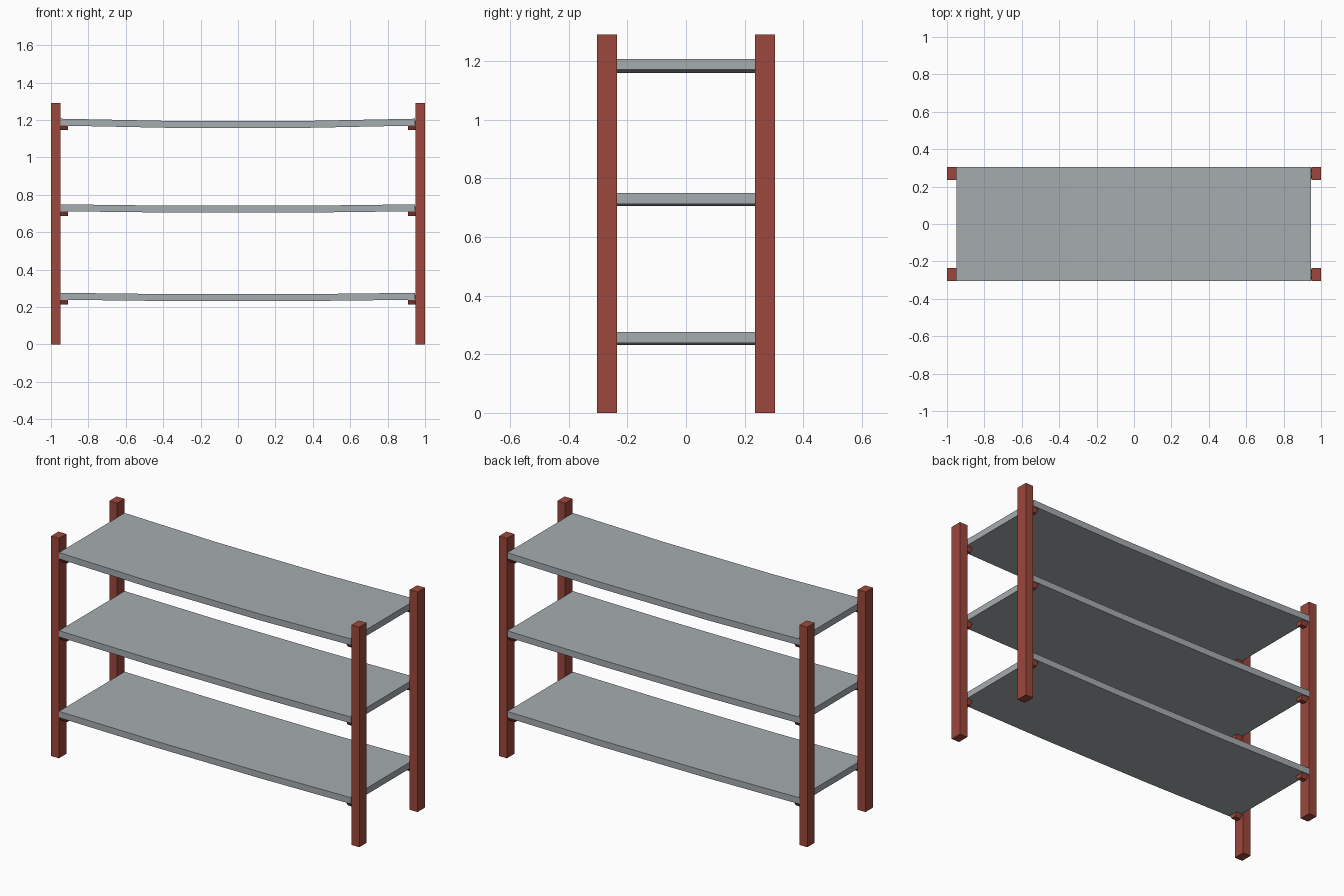
import bpy, bmesh, math
from mathutils import Matrix

if "Cube" in bpy.data.objects:
    bpy.data.objects.remove(bpy.data.objects["Cube"])


def material(name, rgb):
    m = bpy.data.materials.new(name)
    m.diffuse_color = (*rgb, 1)
    m.use_nodes = True
    m.node_tree.nodes["Principled BSDF"].inputs["Base Color"].default_value = m.diffuse_color
    return m


RED = material("red_brown_wood", (0.335, 0.064, 0.045))
GREY = material("grey_board", (0.38, 0.415, 0.43))


def finish(name, bm, mat):
    bmesh.ops.recalc_face_normals(bm, faces=bm.faces)
    me = bpy.data.meshes.new(name)
    bm.to_mesh(me)
    bm.free()
    me.materials.append(mat)
    ob = bpy.data.objects.new(name, me)
    bpy.context.collection.objects.link(ob)


def box(name, x0, x1, y0, y1, z0, z1, mat):
    bm = bmesh.new()
    bmesh.ops.create_cube(bm, size=1)
    for v in bm.verts:
        v.co = (x1 if v.co.x > 0 else x0, y1 if v.co.y > 0 else y0,
                z1 if v.co.z > 0 else z0)
    finish(name, bm, mat)


# Sagging board: flat middle third, ends slightly raised
def shelf(name, top, sag):
    xs = [-0.948, -0.36, 0.36, 0.946]
    drops = [0, sag, sag, 0]
    thick = 0.037
    outline = [(x, top - d) for x, d in zip(xs, drops)]
    outline += [(x, z - thick) for x, z in reversed(outline)]
    bm = bmesh.new()
    face = bm.faces.new([bm.verts.new((x, -0.304, z)) for x, z in outline])
    ext = bmesh.ops.extrude_face_region(bm, geom=[face])["geom"]
    verts = [g for g in ext if isinstance(g, bmesh.types.BMVert)]
    bmesh.ops.translate(bm, verts=verts, vec=(0, 0.608, 0))
    finish(name, bm, GREY)


# Six-sided support peg pointing inward from a post
def peg(name, sx, sy, z):
    bm = bmesh.new()
    bmesh.ops.create_cone(bm, cap_ends=True, segments=6, radius1=0.028,
                          radius2=0.028, depth=0.05,
                          matrix=Matrix.Translation((sx * 0.935, sy * 0.27, z))
                          @ Matrix.Rotation(math.pi / 2, 4, 'Y'))
    finish(name, bm, RED)


shelves = [("bottom", 0.276, 0.007), ("middle", 0.749, 0.007), ("top", 1.207, 0.012)]
for level, top, sag in shelves:
    shelf(level + "_shelf", top, sag)

for sx, side in ((-1, "left"), (1, "right")):
    for sy, depth in ((-1, "front"), (1, "back")):
        # Corner posts
        xs = sorted((sx * 0.949, sx))
        ys = sorted((sy * 0.236, sy * 0.304))
        box(f"{depth}_{side}_post", *xs, *ys, 0, 1.29, RED)
        for level, top, sag in shelves:
            peg(f"{level}_{depth}_{side}_peg", sx, sy, top - 0.037)
